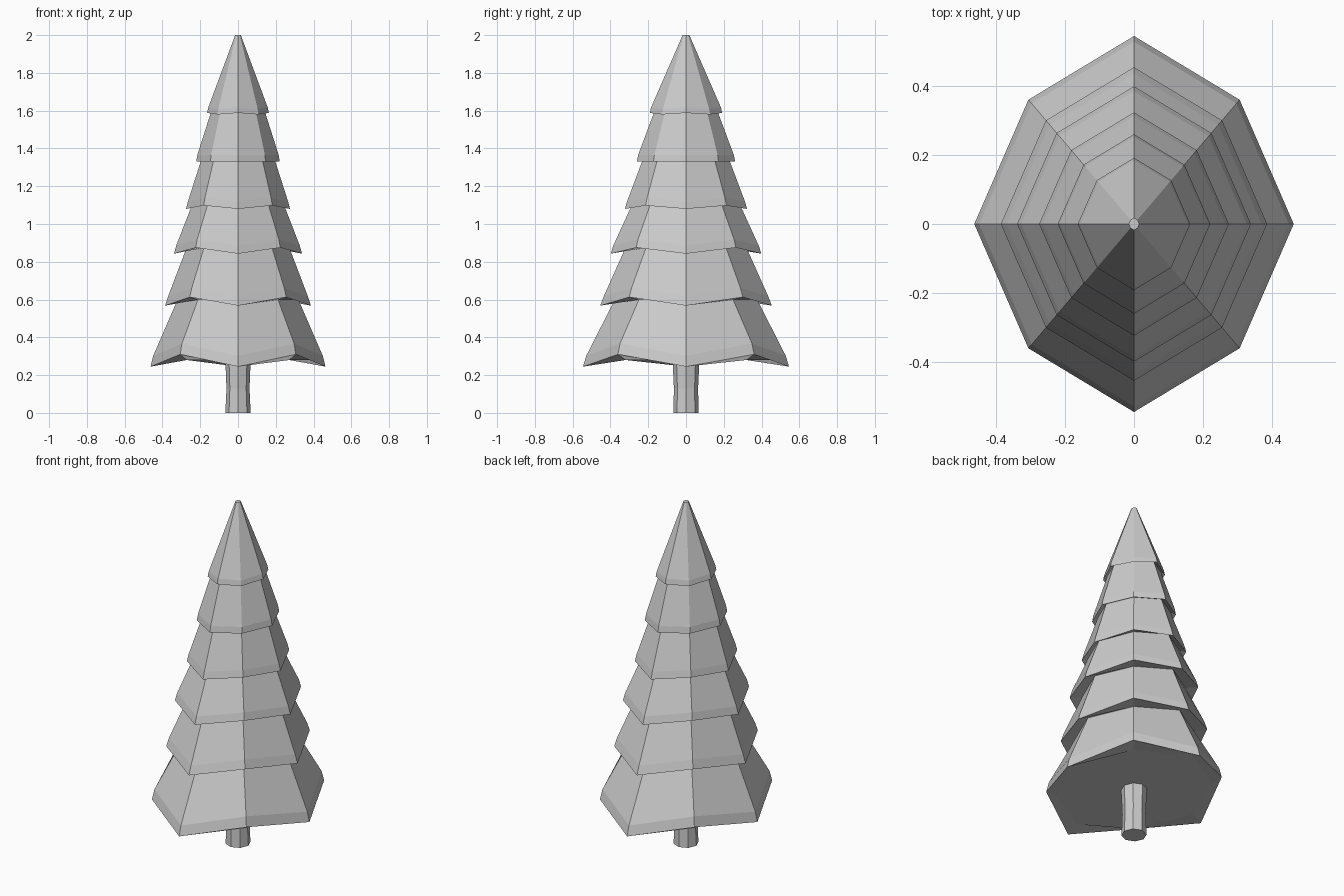
import bpy, bmesh, math

if "Cube" in bpy.data.objects:
    bpy.data.objects.remove(bpy.data.objects["Cube"])

RATIO = 1.177   # tree is deeper (y) than wide (x)


def ring(bm, rx, ry, z, diag=1.0, lift=0.0):
    """Eight-sided ring; the diagonal corners can be pulled in and lifted."""
    out = []
    for i in range(8):
        a = math.radians(45 * i)
        s, dz = (diag, lift) if i % 2 else (1.0, 0.0)
        out.append(bm.verts.new((rx * s * math.cos(a), ry * s * math.sin(a), z + dz)))
    return out


def loft(name, rings):
    """Skin stacked rings (listed top to bottom) and cap both ends."""
    bm = bmesh.new()
    loops = [ring(bm, *r) for r in rings]
    for a, b in zip(loops, loops[1:]):
        for i in range(8):
            j = (i + 1) % 8
            bm.faces.new((a[i], b[i], b[j], a[j]))
    bm.faces.new(loops[0])
    bm.faces.new(loops[-1][::-1])
    bmesh.ops.recalc_face_normals(bm, faces=bm.faces)
    me = bpy.data.meshes.new(name)
    bm.to_mesh(me)
    bm.free()
    ob = bpy.data.objects.new(name, me)
    bpy.context.collection.objects.link(ob)
    return ob


# Branch tiers, top to bottom:
# lip radius, lip z, rim radius, rim z, diagonal lift, underside radius, underside z
tiers = [
    (0.157, 1.618, 0.163, 1.588, -0.008, 0.141, 1.600),
    (0.215, 1.366, 0.221, 1.330, 0.000, 0.193, 1.345),
    (0.265, 1.120, 0.275, 1.080, 0.018, 0.242, 1.105),
    (0.327, 0.886, 0.339, 0.843, 0.032, 0.272, 0.875),
    (0.370, 0.617, 0.386, 0.568, 0.045, 0.320, 0.600),
    (0.449, 0.302, 0.463, 0.245, 0.065, 0.410, 0.280),
]
D = 0.935
rings = [(0.015, 0.015 * RATIO, 2.0, D, 0.0)]
for lr, lz, rr, rz, lift, ur, uz in tiers:
    rings += [(lr, lr * RATIO, lz, D, lift),
              (rr, rr * RATIO, rz, D, lift),
              (ur, ur * RATIO, uz, D, 0.0)]
loft("foliage", rings)

# Trunk with a slight waist
loft("trunk", [(0.068, 0.072, 0.30), (0.061, 0.064, 0.13), (0.067, 0.067, 0.0)])
